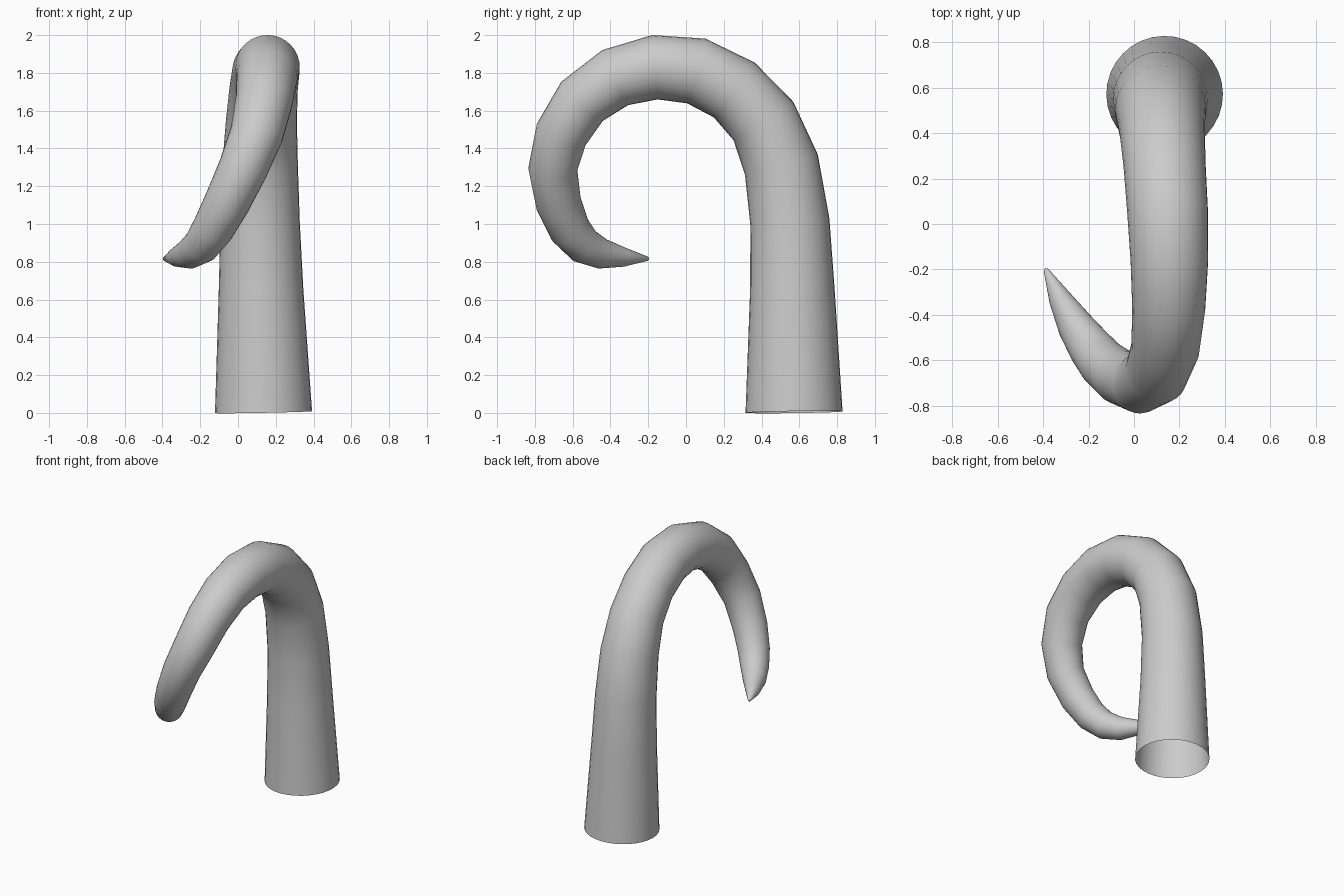
import bpy

# Centre line of the hook: x, y, z, radius
path = [
    (0.135, 0.572, 0.004, 0.257), (0.122, 0.563, 0.65, 0.224),
    (0.117, 0.550, 1.01, 0.210), (0.117, 0.505, 1.315, 0.200),
    (0.124, 0.410, 1.545, 0.188), (0.135, 0.255, 1.710, 0.181),
    (0.148, 0.055, 1.810, 0.178), (0.156, -0.165, 1.830, 0.171),
    (0.153, -0.375, 1.775, 0.161), (0.138, -0.550, 1.650, 0.151),
    (0.098, -0.660, 1.475, 0.141), (0.025, -0.705, 1.290, 0.130),
    (-0.060, -0.675, 1.110, 0.121), (-0.135, -0.615, 0.970, 0.110),
    (-0.195, -0.540, 0.885, 0.098), (-0.260, -0.445, 0.842, 0.080),
    (-0.328, -0.325, 0.824, 0.050), (-0.388, -0.202, 0.816, 0.011),
    (-0.391, -0.195, 0.815, 0.0005),
]

# Tapered round tube swept along the centre line, open at the base
curve = bpy.data.curves.new("curved_horn", "CURVE")
curve.dimensions = "3D"
curve.bevel_depth = 1.0
curve.bevel_resolution = 14
curve.use_fill_caps = False
spline = curve.splines.new("POLY")
spline.points.add(len(path) - 1)
for point, (x, y, z, r) in zip(spline.points, path):
    point.co = (x, y, z, 1)
    point.radius = r

horn = bpy.data.objects.new("curved_horn", curve)
bpy.context.collection.objects.link(horn)
bpy.context.view_layer.objects.active = horn
horn.select_set(True)
bpy.ops.object.convert(target="MESH")
bpy.ops.object.shade_smooth()
